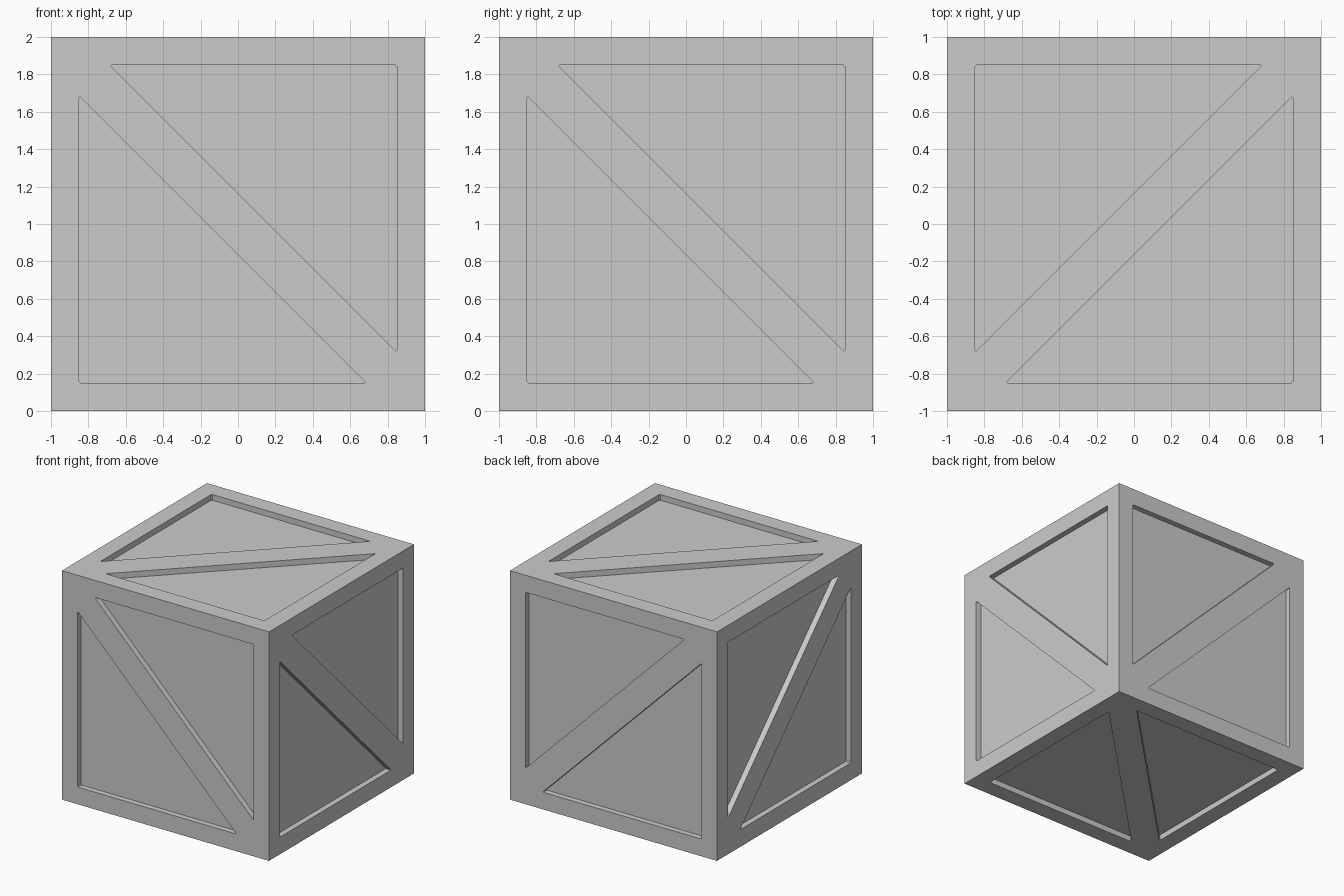
import bpy, bmesh
from mathutils import Vector

if "Cube" in bpy.data.objects:
    bpy.data.objects.remove(bpy.data.objects["Cube"])

EDGE = 0.85     # inner edge of the square rim
BAND = 0.165    # offset of the diagonal brace edges
DEPTH = 0.05    # panel recess depth
TIP = 0.008     # tiny corner chamfer


def chamfer(pts, c):
    out = []
    for i, p in enumerate(pts):
        for q in (pts[i - 1], pts[(i + 1) % len(pts)]):
            out.append(p + (q - p).normalized() * c)
    return out


# Triangular panel outline; its negation is the panel across the brace
tri = chamfer([Vector((BAND - EDGE, EDGE)), Vector((EDGE, EDGE)),
               Vector((EDGE, BAND - EDGE))], TIP)

# Panel directions: face normal axis -> position in 3D
place = {
    "y": lambda a, b, d: (a, d, b + 1),
    "x": lambda a, b, d: (d, a, b + 1),
    "z": lambda a, b, d: (-a, b, d + 1),
}

# Cutter holding all twelve triangular recesses
bm = bmesh.new()
for fn in place.values():
    for side in (-1, 1):
        for s in (-1, 1):
            rings = [[bm.verts.new(fn(s * p.x, s * p.y, side * d)) for p in tri]
                     for d in (1 - DEPTH, 1.1)]
            n = len(tri)
            bm.faces.new(rings[0])
            bm.faces.new(rings[1][::-1])
            for i in range(n):
                j = (i + 1) % n
                bm.faces.new((rings[0][j], rings[0][i], rings[1][i], rings[1][j]))
bmesh.ops.recalc_face_normals(bm, faces=bm.faces)
mesh = bpy.data.meshes.new("panel_cutter")
bm.to_mesh(mesh)
bm.free()
cutter = bpy.data.objects.new("panel_cutter", mesh)
bpy.context.collection.objects.link(cutter)

# Crate body
bpy.ops.mesh.primitive_cube_add(size=2, location=(0, 0, 1))
crate = bpy.context.object
crate.name = "crate"
cut = crate.modifiers.new("panels", "BOOLEAN")
cut.operation = "DIFFERENCE"
cut.solver = "EXACT"
cut.object = cutter
bpy.ops.object.modifier_apply(modifier=cut.name)
bpy.data.objects.remove(cutter)
